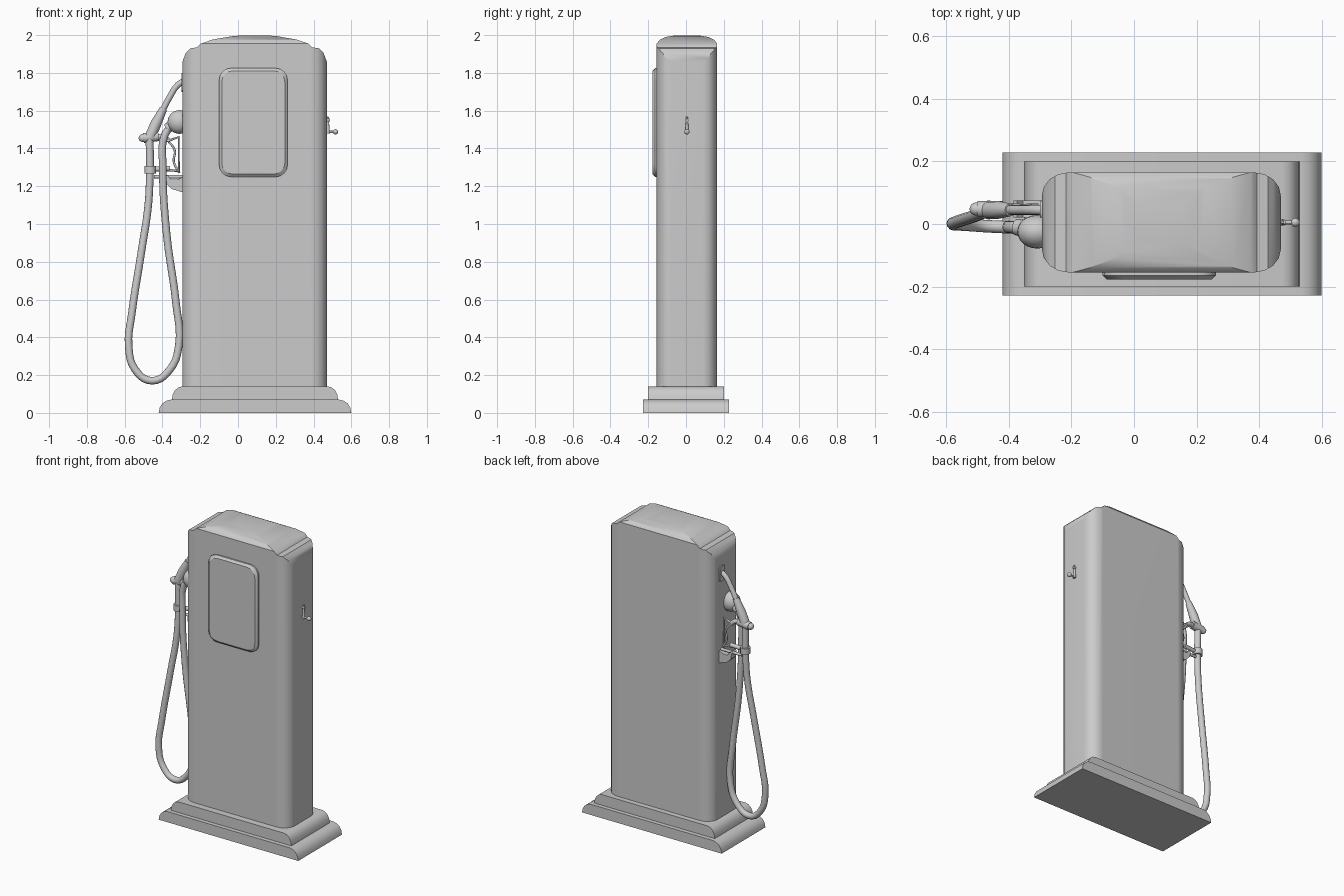
import bpy, bmesh
from math import sin, cos, pi
from mathutils import Vector

if "Cube" in bpy.data.objects:
    bpy.data.objects.remove(bpy.data.objects["Cube"])


def finish(ob, angle=30):
    bpy.ops.object.select_all(action='DESELECT')
    bpy.context.view_layer.objects.active = ob
    ob.select_set(True)
    bpy.ops.object.shade_smooth_by_angle(angle=angle * pi / 180)
    return ob


def prism(name, pts, axis, a, b, inset=0.0):
    """Extrude a 2D outline along an axis from a to b; the a end may be bevelled."""
    place = {'x': lambda p, d: (d, p[0], p[1]),
             'y': lambda p, d: (p[0], d, p[1]),
             'z': lambda p, d: (p[0], p[1], d)}[axis]
    bm = bmesh.new()
    lo = bm.faces.new([bm.verts.new(place(p, a)) for p in pts])
    ext = bmesh.ops.extrude_face_region(bm, geom=[lo], use_keep_orig=True)
    shift = Vector(place((0, 0), b - a))
    bmesh.ops.translate(bm, vec=shift, verts=[v for v in ext['geom'] if isinstance(v, bmesh.types.BMVert)])
    if inset:
        mid = lo.calc_center_bounds()
        for v in lo.verts:
            for i in (0, 2):
                v.co[i] -= inset * (1 if v.co[i] > mid[i] else -1)
    bmesh.ops.recalc_face_normals(bm, faces=bm.faces)
    me = bpy.data.meshes.new(name)
    bm.to_mesh(me)
    bm.free()
    ob = bpy.data.objects.new(name, me)
    bpy.context.collection.objects.link(ob)
    return ob


def rounded(x0, x1, y0, y1, rx, ry, n):
    """Rectangle outline with elliptical corners."""
    out = []
    corners = ((x1 - rx, y1 - ry), (x0 + rx, y1 - ry), (x0 + rx, y0 + ry), (x1 - rx, y0 + ry))
    for k, (cx, cy) in enumerate(corners):
        for i in range(n + 1):
            t = (k + i / n) * pi / 2
            out.append((cx + rx * cos(t), cy + ry * sin(t)))
    return out


def tube(name, pts, r, smooth=True):
    """Pipe through points (x, y, z[, radius factor])."""
    cu = bpy.data.curves.new(name, 'CURVE')
    cu.dimensions = '3D'
    cu.bevel_depth, cu.bevel_resolution, cu.use_fill_caps = r, 4, True
    cu.resolution_u = 5
    sp = cu.splines.new('BEZIER')
    sp.bezier_points.add(len(pts) - 1)
    for bp, p in zip(sp.bezier_points, pts):
        bp.co = p[:3]
        bp.radius = p[3] if len(p) > 3 else 1
        bp.handle_left_type = bp.handle_right_type = 'AUTO' if smooth else 'VECTOR'
    ob = bpy.data.objects.new(name, cu)
    bpy.context.collection.objects.link(ob)
    bpy.ops.object.select_all(action='DESELECT')
    bpy.context.view_layer.objects.active = ob
    ob.select_set(True)
    bpy.ops.object.convert(target='MESH')
    return finish(bpy.context.object, 40)


def ball(name, loc, r, scale=(1, 1, 1)):
    bpy.ops.mesh.primitive_uv_sphere_add(segments=24, ring_count=12, radius=r, location=loc)
    ob = bpy.context.object
    ob.name, ob.scale = name, scale
    return finish(ob, 40)


# Stepped base with quarter-round ends
def step(name, x0, x1, y, z0, h, r):
    arc = [(r * (1 - cos(t)), h * sin(t)) for t in (i * pi / 8 for i in range(5))]
    pts = [(x0 + u, z0 + w) for u, w in arc] + [(x1 - u, z0 + w) for u, w in reversed(arc)]
    finish(prism(name, pts, 'y', -y, y))


step('base_lower', -0.42, 0.60, 0.228, 0.0, 0.07, 0.066)
step('base_upper', -0.35, 0.53, 0.20, 0.07, 0.07, 0.055)

# Cabinet: plan, front and side profiles intersected
body = prism('cabinet', rounded(-0.295, 0.47, -0.155, 0.165, 0.085, 0.075, 4), 'z', 0.14, 2.1)
half = [(0.382, 0.1), (0.382, 1.86), (0.365, 1.905), (0.34, 1.93), (0.305, 1.935),
        (0.285, 1.955), (0.22, 1.977), (0.12, 1.994), (0.05, 2.0)]
front = [(0.088 + u, z) for u, z in half] + [(0.088 - u, z) for u, z in reversed(half)]
side_half = [(0.17, 0.1), (0.17, 1.945), (0.16, 1.955), (0.145, 1.974), (0.115, 1.99), (0.06, 1.999)]
side = [(0.005 + u, z) for u, z in side_half] + [(0.005 - u, z) for u, z in reversed(side_half)]
bpy.context.view_layer.objects.active = body
for cutter in (prism('front_cutter', front, 'y', -0.5, 0.5), prism('side_cutter', side, 'x', -0.6, 0.6)):
    cutter.hide_render = True
    m = body.modifiers.new('shape', 'BOOLEAN')
    m.operation, m.solver, m.object = 'INTERSECT', 'EXACT', cutter
    bpy.ops.object.modifier_apply(modifier=m.name)
    bpy.data.objects.remove(cutter)
finish(body)
body.modifiers.new('normals', 'WEIGHTED_NORMAL').keep_sharp = True

# Dial panel on the front
panel = rounded(-0.10, 0.262, 1.25, 1.825, 0.06, 0.06, 4)
finish(prism('dial_panel', panel, 'y', -0.165, -0.15))
finish(prism('dial_panel_bevel', panel, 'y', -0.178, -0.165, inset=0.014))

# Crank on the right side
tube('crank_arm', [(0.476, 0.005, 1.48, 1.3), (0.476, 0.005, 1.57, 0.5)], 0.008, False)
tube('crank_pivot', [(0.465, 0.005, 1.55), (0.486, 0.005, 1.55)], 0.008, False)
tube('crank_pin', [(0.47, 0.005, 1.488), (0.515, 0.005, 1.488)], 0.006, False)
ball('crank_knob', (0.516, 0.005, 1.488), 0.014)

# Hose outlet and hanging hose
ball('hose_outlet', (-0.31, -0.025, 1.54), 0.063, (1, 0.85, 1))
tube('outlet_collar', [(-0.34, -0.015, 1.53), (-0.375, -0.01, 1.505)], 0.027, False)
tube('hose', [(-0.345, -0.012, 1.525), (-0.388, -0.01, 1.47), (-0.398, -0.01, 1.30),
              (-0.378, -0.012, 0.95), (-0.328, -0.015, 0.58), (-0.313, -0.015, 0.36),
              (-0.36, -0.012, 0.23), (-0.455, -0.008, 0.17), (-0.545, -0.002, 0.23),
              (-0.579, 0.0, 0.36), (-0.563, 0.008, 0.52), (-0.512, 0.025, 0.85),
              (-0.475, 0.04, 1.10), (-0.465, 0.045, 1.29)], 0.020)

# Nozzle: grip, joint, tapered body and spout
tube('nozzle_grip', [(-0.465, 0.045, 1.27), (-0.468, 0.045, 1.45)], 0.021, False)
tube('grip_collar', [(-0.465, 0.045, 1.268), (-0.465, 0.045, 1.308)], 0.031, False)
tube('nozzle_joint', [(-0.50, 0.048, 1.455), (-0.42, 0.048, 1.465)], 0.026, False)
ball('joint_cap', (-0.505, 0.048, 1.455), 0.021)
tube('nozzle_body', [(-0.465, 0.045, 1.46, 1.0), (-0.435, 0.045, 1.53, 1.0),
                     (-0.395, 0.045, 1.61, 0.7)], 0.029, False)
tube('nozzle_spout', [(-0.40, 0.045, 1.60), (-0.36, 0.045, 1.675),
                      (-0.32, 0.045, 1.735), (-0.28, 0.045, 1.76)], 0.016)
tube('nozzle_arm', [(-0.43, 0.048, 1.462), (-0.395, 0.05, 1.46), (-0.37, 0.052, 1.44)], 0.015)

# Trigger and guard
tube('trigger', [(-0.37, 0.055, 1.44), (-0.335, 0.06, 1.39), (-0.34, 0.06, 1.33),
                 (-0.31, 0.06, 1.27)], 0.006)
tube('trigger_guard', [(-0.37, 0.05, 1.44), (-0.315, 0.05, 1.46), (-0.312, 0.05, 1.28),
                       (-0.36, 0.05, 1.285), (-0.46, 0.045, 1.29)], 0.007, False)
tube('guard_boss', [(-0.36, 0.048, 1.295), (-0.44, 0.046, 1.29)], 0.013, False)

# Nozzle cradle and spout receiver plate on the left side
cradle = [(-0.285, 1.165), (-0.285, 1.25), (-0.325, 1.235), (-0.355, 1.235), (-0.375, 1.26),
          (-0.385, 1.25), (-0.38, 1.215), (-0.35, 1.185)]
finish(prism('nozzle_cradle', cradle, 'y', 0.02, 0.075))
tube('cradle_bar', [(-0.29, 0.05, 1.25), (-0.445, 0.05, 1.25)], 0.009, False)
plate = rounded(0.02, 0.075, 1.70, 1.80, 0.015, 0.015, 3)
finish(prism('spout_receiver', plate, 'x', -0.30, -0.285))
